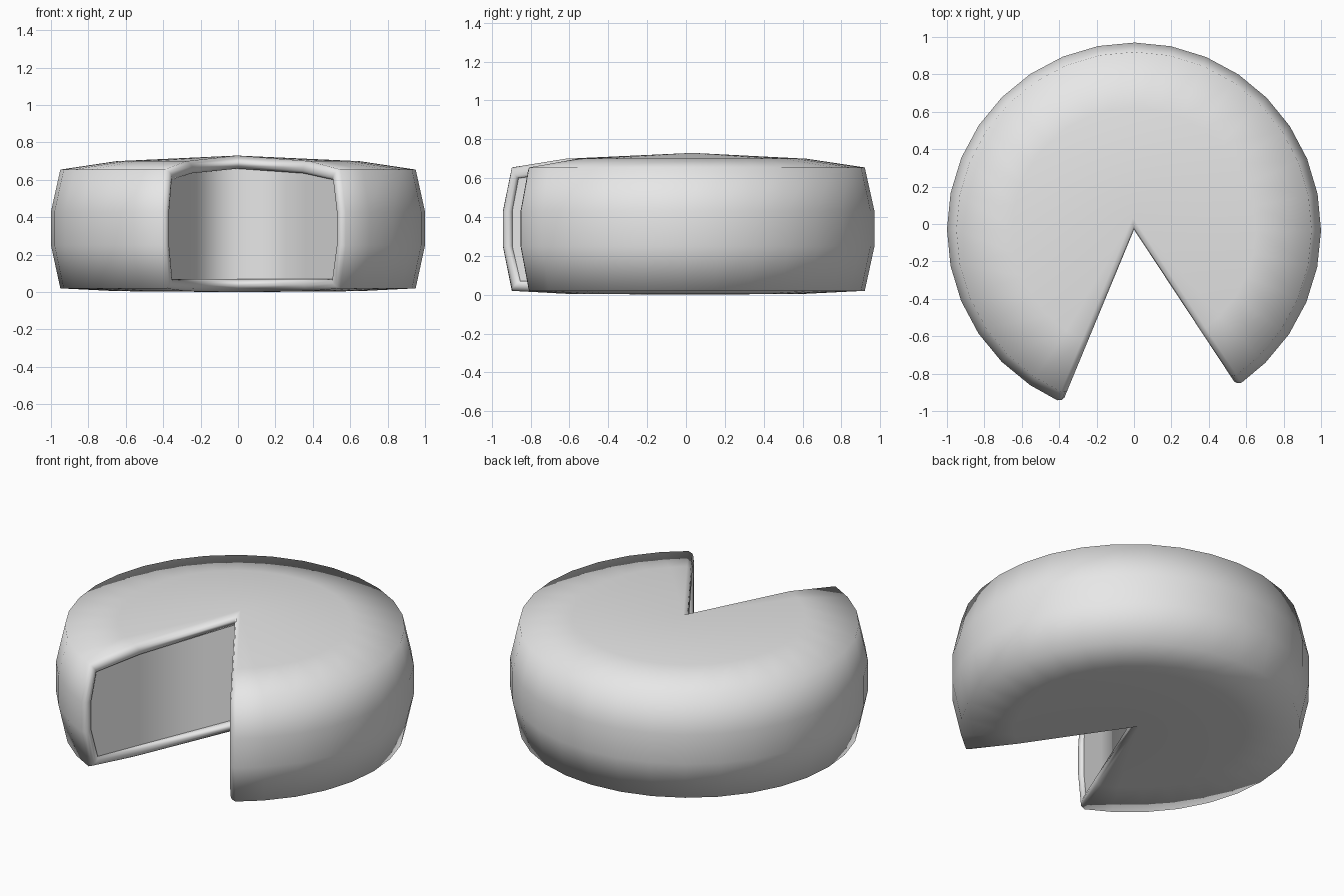
import bpy, bmesh, math
from mathutils import Vector

cube = bpy.data.objects.get("Cube")
if cube:
    bpy.data.objects.remove(cube)

grey = bpy.data.materials.new("light grey")
grey.use_nodes = True
colour = (0.8, 0.8, 0.8, 1)
grey.diffuse_color = colour
grey.node_tree.nodes["Principled BSDF"].inputs["Base Color"].default_value = colour

# Cross-sections (radius, height): the rind outside and the opening inside it
OUTER = [(0, 0), (.65, .005), (.95, .02), (1, .25), (1, .43), (.95, .655), (.65, .70), (0, .73)]
INNER = [(0, .07), (.62, .07), (.90, .07), (.945, .25), (.945, .43), (.91, .60), (.62, .635), (0, .66)]
N = len(OUTER)
CENTRE = Vector((0, -0.03, 0))
START, END = math.radians(-56.6), math.radians(247.5)
STEPS = 27
HALF_GAP = (2 * math.pi - (END - START)) / 2
MIDDLE = (START + END) / 2


def direction(a):
    return Vector((math.cos(a), math.sin(a), 0))


def place(r, z, a, back=0, side=0):
    """Point on a radial section, set back from the cut plane by 'back'."""
    p = CENTRE + Vector((0, 0, z))
    if r == 0:
        return p + direction(MIDDLE) * back / math.sin(HALF_GAP)
    return p + direction(a) * r + direction(a + side * math.pi / 2) * back


def cut_loops(bm, t, back):
    """Section outlines on both cut faces, sharing the points at the apex."""
    pts = [((1 - t) * o[0] + t * i[0], (1 - t) * o[1] + t * i[1]) for o, i in zip(OUTER, INNER)]
    poles = {k: bm.verts.new(place(*pts[k], 0, back)) for k in (0, N - 1)}
    return [[poles.get(k) or bm.verts.new(place(*pts[k], a, back, side)) for k in range(N)]
            for a, side in ((START, 1), (END, -1))]


def bridge(bm, a, b):
    for k in range(N - 1):
        corners = list(dict.fromkeys((a[k], a[k + 1], b[k + 1], b[k])))
        if len(corners) > 2:
            bm.faces.new(corners)


def finish(bm, name):
    bmesh.ops.recalc_face_normals(bm, faces=bm.faces)
    for f in bm.faces:
        f.smooth = True
    mesh = bpy.data.meshes.new(name)
    bm.to_mesh(mesh)
    bm.free()
    mesh.materials.append(grey)
    obj = bpy.data.objects.new(name, mesh)
    bpy.context.collection.objects.link(obj)


# Rind: the wheel swept round the axis, then the rounded rim of each cut face
bm = bmesh.new()
first, last = cut_loops(bm, 0, .03)
columns = [first]
for s in range(1, STEPS):
    a = START + (END - START) * s / STEPS
    columns.append([first[0]] + [bm.verts.new(place(r, z, a)) for r, z in OUTER[1:-1]] + [first[-1]])
columns.append(last)
for a, b in zip(columns, columns[1:]):
    bridge(bm, a, b)
previous = (first, last)
for t, back in ((.2, .008), (.5, 0), (.8, .003), (1, .012), (1, .024)):
    loops = cut_loops(bm, t, back)
    for a, b in zip(previous, loops):
        bridge(bm, a, b)
    previous = loops
finish(bm, "wheel_rind")

# Cut faces: the flat panels set just inside the rim
bm = bmesh.new()
for loop in cut_loops(bm, 1, .024):
    for k in range(N // 2 - 1):
        bm.faces.new((loop[k], loop[k + 1], loop[N - 2 - k], loop[N - 1 - k]))
bmesh.ops.recalc_face_normals(bm, faces=bm.faces)
flip = sum(f.normal.y * f.calc_area() for f in bm.faces) > 0
finish(bm, "cut_faces")
if flip:
    bpy.data.objects["cut_faces"].data.flip_normals()
